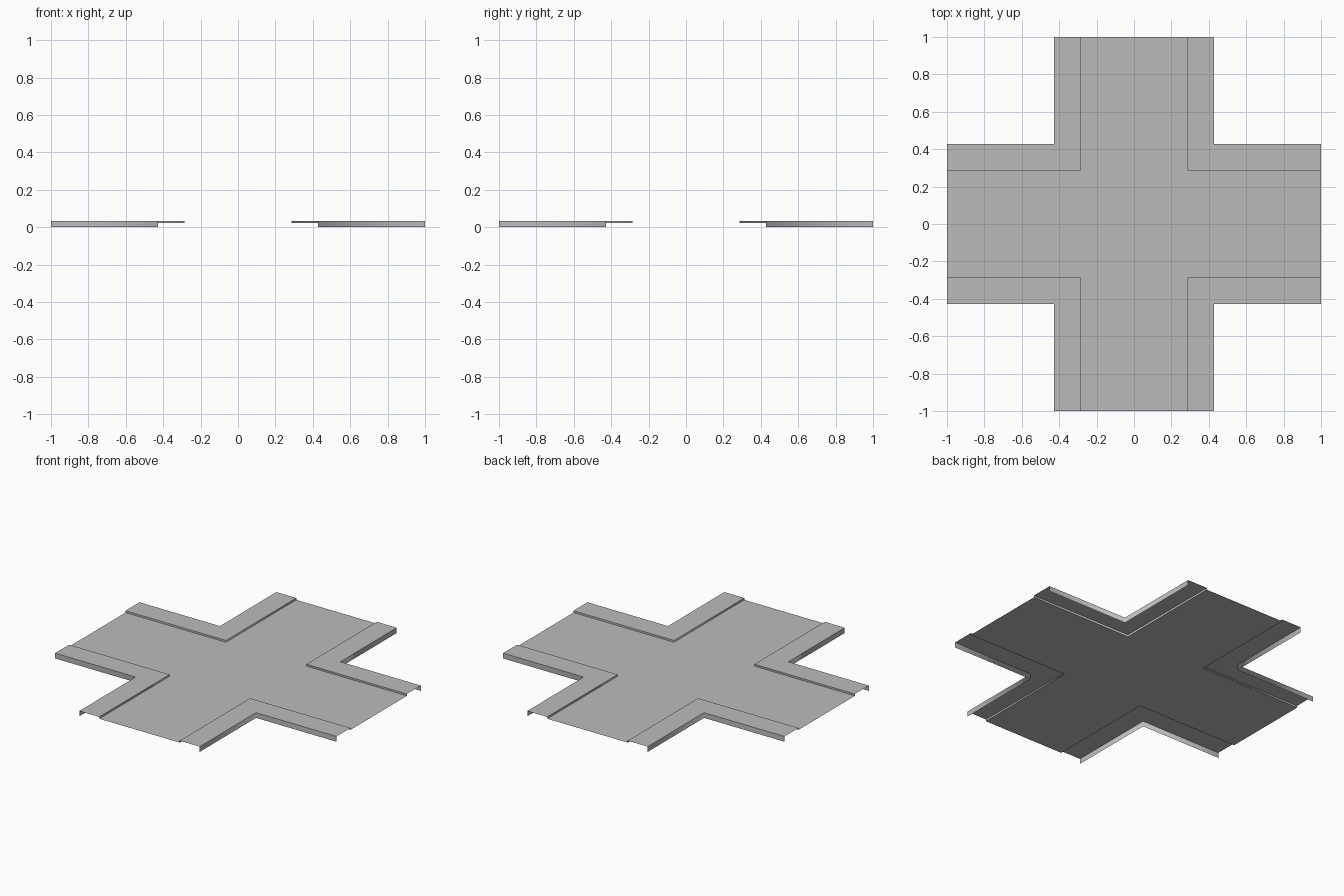
import bpy
import bmesh

default_cube = bpy.data.objects.get("Cube")
if default_cube:
    bpy.data.objects.remove(default_cube, do_unlink=True)

END = 1.0        # reach of each arm
KERB = 0.286     # half width of the road
EDGE = 0.428     # half width including pavement
ROAD_Z, WALK_Z = 0.022, 0.034

grey = bpy.data.materials.new("concrete grey")
grey.use_nodes = True
grey.diffuse_color = (0.5, 0.5, 0.5, 1)
grey.node_tree.nodes["Principled BSDF"].inputs["Base Color"].default_value = (0.5, 0.5, 0.5, 1)


def add_object(name, bm):
    mesh = bpy.data.meshes.new(name)
    bm.to_mesh(mesh)
    bm.free()
    mesh.materials.append(grey)
    obj = bpy.data.objects.new(name, mesh)
    bpy.context.collection.objects.link(obj)
    return obj


# Road: one square centre with four arms
bm = bmesh.new()
cuts = [-END, -KERB, KERB, END]
for i in range(3):
    for j in range(3):
        if i == 1 or j == 1:
            corners = [(i, j), (i + 1, j), (i + 1, j + 1), (i, j + 1)]
            bm.faces.new([bm.verts.new((cuts[a], cuts[b], ROAD_Z)) for a, b in corners])
bmesh.ops.remove_doubles(bm, verts=bm.verts[:], dist=0.0001)
bmesh.ops.dissolve_limit(bm, angle_limit=0.01, verts=bm.verts[:], edges=bm.edges[:])
bmesh.ops.triangulate(bm, faces=bm.faces[:])
add_object("road", bm)


# Pavement: kerb, walkway and outer skirt swept around each inner corner
def pavement(name, sx, sy):
    bm = bmesh.new()
    profile = [(KERB, ROAD_Z), (KERB, WALK_Z), (EDGE, WALK_Z), (EDGE, 0)]
    rows = []
    for d, z in profile:
        path = [(END, d), (d, d), (d, END)]
        rows.append([bm.verts.new((sx * x, sy * y, z)) for x, y in path])
    for k in range(3):
        for s in range(2):
            quad = [rows[k][s], rows[k][s + 1], rows[k + 1][s + 1], rows[k + 1][s]]
            if sx * sy > 0:
                quad.reverse()
            face = bm.faces.new(quad)
            face.smooth = True
    bm.normal_update()
    # Lengthwise creases stay sharp, the upright corners blend
    for edge in bm.edges:
        if len(edge.link_faces) == 2:
            a, b = edge.link_faces
            if abs(a.normal.z - b.normal.z) > 0.5:
                edge.smooth = False
    # Walkway must face up
    if next(f for f in bm.faces if abs(f.normal.z) > 0.5).normal.z < 0:
        bmesh.ops.reverse_faces(bm, faces=bm.faces[:])
    add_object(name, bm)


for side, sx in (("left", 1), ("right", -1)):
    for end, sy in (("front", -1), ("back", 1)):
        pavement(f"pavement_{end}_{side}", sx, sy)
